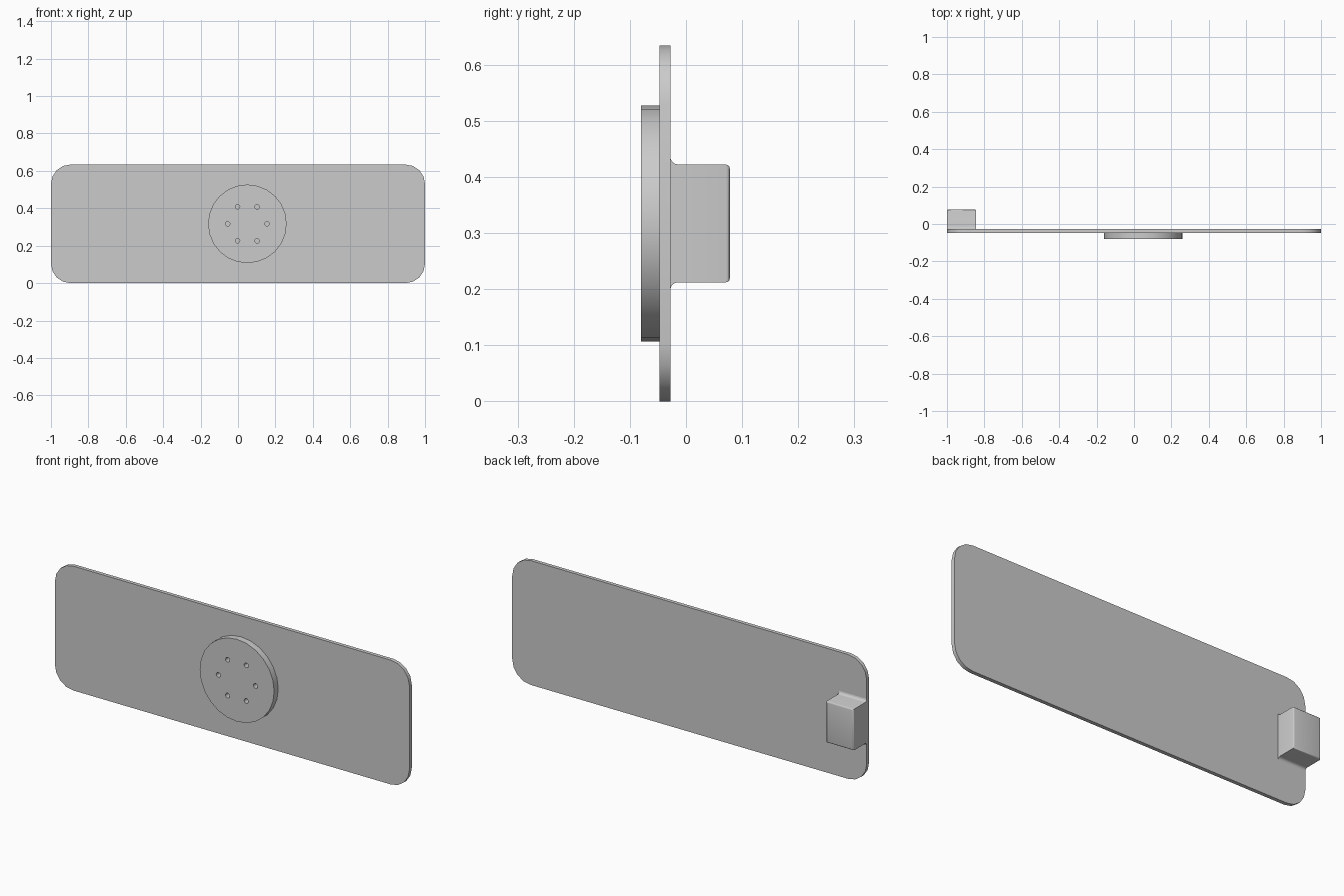
import bpy, bmesh, math
from mathutils import Vector

if "Cube" in bpy.data.objects:
    bpy.data.objects.remove(bpy.data.objects["Cube"], do_unlink=True)

grey = bpy.data.materials.new("plain grey")
grey.use_nodes = True
grey.diffuse_color = (0.6, 0.6, 0.6, 1)
grey.node_tree.nodes["Principled BSDF"].inputs["Base Color"].default_value = (0.6, 0.6, 0.6, 1)

MID_Z = 0.317
FRONT, BACK = -0.047, -0.028


def arc(cx, cy, r, start, end, steps):
    """Points on an arc, angles in degrees."""
    angles = [math.radians(start + (end - start) * i / steps) for i in range(steps + 1)]
    return [(cx + r * math.cos(a), cy + r * math.sin(a)) for a in angles]


def prism(name, points, offset, bevel=None):
    """Extrude a closed outline of 3D points; bevel picks the edges to round."""
    bm = bmesh.new()
    face = bm.faces.new([bm.verts.new(p) for p in points])
    new = bmesh.ops.extrude_face_region(bm, geom=[face], use_keep_orig=True)["geom"]
    bmesh.ops.translate(bm, vec=offset, verts=[g for g in new if isinstance(g, bmesh.types.BMVert)])
    bmesh.ops.recalc_face_normals(bm, faces=bm.faces)
    if bevel:
        bmesh.ops.bevel(bm, geom=[e for e in bm.edges if bevel(e)], offset=0.007,
                        segments=3, profile=0.5, affect='EDGES')
    mesh = bpy.data.meshes.new(name)
    bm.to_mesh(mesh)
    bm.free()
    mesh.materials.append(grey)
    ob = bpy.data.objects.new(name, mesh)
    bpy.context.collection.objects.link(ob)
    return ob


def smooth(ob):
    bpy.ops.object.select_all(action='DESELECT')
    ob.select_set(True)
    bpy.context.view_layer.objects.active = ob
    bpy.ops.object.shade_smooth_by_angle(angle=math.radians(32))


# Thin plate with rounded corners
R = 0.104
outline = []
for i, (sx, sz) in enumerate([(1, 1), (-1, 1), (-1, -1), (1, -1)]):
    outline += arc(sx * (1 - R), MID_Z + sz * (MID_Z - R), R, 90 * i, 90 * i + 90, 4)
plate = prism("plate", [(x, FRONT, z) for x, z in outline], Vector((0, BACK - FRONT, 0)))
smooth(plate)

# Round boss on the front with a ring of six small holes
DISC_X, DISC_Y = 0.05, -0.08
circle = arc(DISC_X, MID_Z, 0.21, 0, 360, 24)[:-1]
disc = prism("round_boss", [(x, DISC_Y, z) for x, z in circle], Vector((0, FRONT - DISC_Y, 0)))
for hx, hz in arc(DISC_X, MID_Z, 0.105, 0, 360, 6)[:-1]:
    ring = arc(hx, hz, 0.012, 0, 360, 12)[:-1]
    cutter = prism("hole_cutter", [(x, DISC_Y - 0.02, z) for x, z in ring], Vector((0, 0.048, 0)))
    cutter.hide_render = True
    cut = disc.modifiers.new("hole", 'BOOLEAN')
    cut.operation, cut.solver, cut.object = 'DIFFERENCE', 'EXACT', cutter
    bpy.context.view_layer.objects.active = disc
    bpy.ops.object.modifier_apply(modifier=cut.name)
    bpy.data.objects.remove(cutter, do_unlink=True)
smooth(disc)

# Block on the back at the right-hand end, flared into the plate above and below
F, HALF, END = 0.014, 0.105, 0.078
upper = arc(BACK + F, HALF + F, F, 180, 270, 4) + [(END, HALF)]
profile = upper + [(y, -z) for y, z in reversed(upper)]
block = prism("end_block", [(-1, y, MID_Z + z) for y, z in profile], Vector((0.155, 0, 0)),
              bevel=lambda e: all(v.co.y > END - 0.001 for v in e.verts))
smooth(block)
